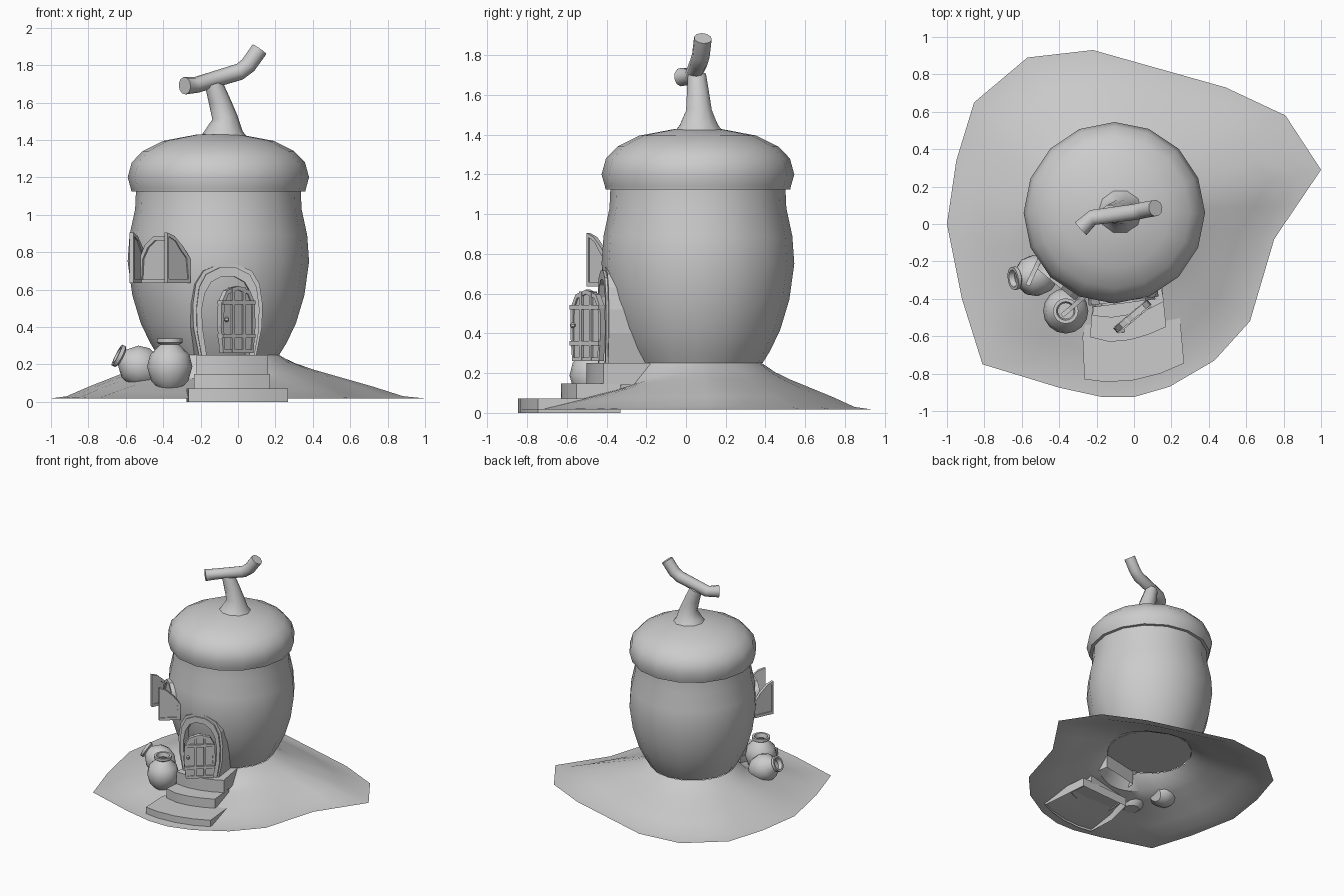
import bpy, bmesh, math
from mathutils import Vector, Matrix

if "Cube" in bpy.data.objects:
    bpy.data.objects.remove(bpy.data.objects["Cube"])

CX, CY = -0.105, 0.06          # axis of the acorn house


def make(name, verts, faces, smooth=40):
    bm = bmesh.new()
    vs = [bm.verts.new(v) for v in verts]
    for f in faces:
        bm.faces.new([vs[i] for i in f])
    bmesh.ops.remove_doubles(bm, verts=bm.verts, dist=1e-5)
    bmesh.ops.recalc_face_normals(bm, faces=bm.faces)
    me = bpy.data.meshes.new(name)
    bm.to_mesh(me)
    bm.free()
    ob = bpy.data.objects.new(name, me)
    bpy.context.collection.objects.link(ob)
    if smooth:
        bpy.ops.object.select_all(action='DESELECT')
        bpy.context.view_layer.objects.active = ob
        ob.select_set(True)
        bpy.ops.object.shade_smooth_by_angle(angle=math.radians(smooth))
    return ob


def loft(name, rings, closed=True, cap0=True, cap1=True, loop=False, smooth=40):
    """Skin equal-length rings; loop joins the last ring to the first."""
    n, m = len(rings[0]), len(rings)
    verts = [v for r in rings for v in r]
    faces = []
    for i in range(m if loop else m - 1):
        a, b = i * n, ((i + 1) % m) * n
        for j in range(n if closed else n - 1):
            k = (j + 1) % n
            faces.append((a + j, a + k, b + k, b + j))
    if cap0 and not loop:
        faces.append(tuple(range(n)))
    if cap1 and not loop:
        faces.append(tuple(range((m - 1) * n, m * n)))
    return make(name, verts, faces, smooth)


def lathe(name, prof, sides, mat, smooth=45):
    rings = [[mat @ Vector((r * math.cos(a), r * math.sin(a), z))
              for a in (2 * math.pi * i / sides for i in range(sides))] for r, z in prof]
    return loft(name, rings, smooth=smooth)


def tube(name, path, sides=10):
    """Path of (x, y, z, radius)."""
    pts = [Vector(p[:3]) for p in path]
    d = (pts[1] - pts[0]).normalized()
    q = Vector((0, 0, 1)).rotation_difference(d)
    rings = []
    for i, p in enumerate(pts):
        nd = (pts[min(i + 1, len(pts) - 1)] - pts[max(i - 1, 0)]).normalized()
        q = d.rotation_difference(nd) @ q
        d = nd
        rings.append([p + q @ Vector((path[i][3] * math.cos(a), path[i][3] * math.sin(a), 0))
                      for a in (2 * math.pi * k / sides for k in range(sides))])
    return loft(name, rings, smooth=50)


def plane_map(origin, u):
    """Upright plane: (along, height, outward) -> world."""
    u = Vector(u).normalized()
    return lambda a, z, v: Vector((origin[0] + a * u.x + v * u.y, origin[1] + a * u.y - v * u.x, z))


def plate(name, pts, P, v0, v1):
    return loft(name, [[P(a, z, v) for a, z in pts] for v in (v0, v1)], smooth=0)


def border(name, outer, inner, P, v0, v1, loop):
    rings = [[P(*o, v0), P(*o, v1), P(*i, v1), P(*i, v0)] for o, i in zip(outer, inner)]
    return loft(name, rings, loop=loop, smooth=0)


def shrink(pts, t):
    c = sum((Vector(p) for p in pts), Vector((0, 0))) / len(pts)
    return [tuple(Vector(p) + (c - Vector(p)).normalized() * t) for p in pts]


def rect(a0, a1, z0, z1):
    return [(a0, z0), (a1, z0), (a1, z1), (a0, z1)]


# hill
outline = [(-1, 0), (-.95, .34), (-.855, .65), (-.57, .89), (-.22, .93), (.49, .73), (.81, .58),
           (1, .29), (.75, -.08), (.62, -.52), (.43, -.73), (.19, -.87), (0, -.925), (-.17, -.925),
           (-.4, -.875), (-.81, -.75), (-.92, -.4)]
dense = []
for p, q in zip(outline, outline[1:] + outline[:1]):
    dense += [p, ((p[0] + q[0]) / 2, (p[1] + q[1]) / 2)]
rings = []
for t, h in [(0, .25), (.12, .205), (.25, .17), (.45, .125), (.65, .08), (.85, .03), (1, .018)]:
    ring = []
    for x, y in dense:
        a = math.atan2(y - CY, x - CX)
        dist = math.hypot(x - CX, y - CY)
        r = .325 + (dist - .325) * t
        front = max(0, -math.sin(a)) ** 2
        z = h * (1 - .45 * front) if 0 < t < 1 else h
        ring.append((CX + r * math.cos(a), CY + r * math.sin(a), max(z, .018)))
    rings.append(ring)
loft("hill", rings, cap0=False, cap1=False)

# acorn body and cap
axis = Matrix.Translation((CX, CY, 0))
lathe("house_body", [(.325, .25), (.365, .315), (.415, .42), (.46, .57), (.485, .75), (.475, .89),
                     (.445, 1.03), (.44, 1.14)], 16, axis)
lathe("acorn_cap", [(.43, 1.125), (.465, 1.125), (.468, 1.14), (.485, 1.2), (.463, 1.28), (.405, 1.34),
                    (.295, 1.395), (.12, 1.428), (.02, 1.435)], 16, axis)

# stem and crossing twig
tube("stem", [(-.075, .065, 1.41, .13), (-.075, .065, 1.45, .10), (-.07, .065, 1.52, .068),
              (-.10, .06, 1.61, .058), (-.13, .055, 1.70, .048)])
tube("twig", [(-.285, -.025, 1.69, .047), (-.22, .035, 1.695, .043), (.01, .065, 1.765, .045),
              (.055, .075, 1.80, .045), (.115, .085, 1.885, .045)])

# steps with curved fronts, open below
steps = [("bottom_step", 0, .072, [(-.275, -.60), (-.265, -.83), (-.15, -.845), (0, -.835), (.14, -.80),
                                   (.268, -.745), (.23, -.33), (-.22, -.36)]),
         ("middle_step", .06, .148, [(-.22, -.40), (-.235, -.605), (-.13, -.63), (-.02, -.62),
                                     (.08, -.59), (.172, -.55), (.15, -.33)]),
         ("top_step", .14, .25, [(-.20, -.25), (-.222, -.49), (-.12, -.50), (-.02, -.485),
                                 (.08, -.455), (.16, -.415), (.12, -.18)])]
for name, z0, z1, pts in steps:
    loft(name, [[(x, y, z) for x, y in pts] for z in (z0, z1)], cap0=False, smooth=30)

# arched door frame
P = plane_map((-.055, -.412), (1, .13))
half_o = [(.155, .25), (.185, .40), (.188, .52), (.172, .63), (.13, .70), (.05, .735)]
half_i = [(.115, .25), (.138, .40), (.14, .50), (.125, .58), (.09, .64), (.035, .67)]
both = lambda h: h + [(-a, z) for a, z in reversed(h)]
border("door_frame", both(half_o), both(half_i), P, -.24, 0, False)
wide = [(a * .9, z - .018) for a, z in half_o]
border("door_frame_lip", both(wide), both(half_i), P, -.2, .012, False)

# door standing ajar, with battens and knob
D = plane_map((-.10, -.57), (.18, .15))
door = [(.015, .26), (.225, .26), (.238, .40), (.235, .53), (.20, .595), (.12, .62), (.04, .595), (.003, .53),
        (0, .40)]
plate("door", door, D, -.012, .008)
border("door_rim", door, shrink(door, .022), D, -.016, .016, True)
for i, z in enumerate((.34, .52)):
    plate(f"door_strap_{i}", rect(.005, .232, z, z + .022), D, -.02, .024)
for i, a in enumerate((.075, .15)):
    plate(f"door_batten_{i}", rect(a, a + .018, .265, .61), D, -.018, .02)
knob = Matrix.Translation(D(.03, .44, .025))
lathe("door_knob", [(.004, -.014), (.013, -.006), (.013, .006), (.004, .014)], 8, knob)

# arched window on the wall
W = plane_map((CX - .64 * .47, CY - .77 * .47), (.77, -.64))
win = both([(.14, .635), (.14, .76), (.10, .84), (.04, .885)])
plate("window_pane", win, W, -.05, .012)
border("window_frame", win, shrink(win, .025), W, -.05, .024, True)

# half-arch shutters swung open
for side, hinge, tip in (("left", (-.50, -.18), (-.57, -.33)), ("right", (-.262, -.385), (-.385, -.49))):
    S = plane_map(hinge, (tip[0] - hinge[0], tip[1] - hinge[1]))
    sh = [(0, .635), (.163, .635), (.163, .905), (.11, .885), (.05, .83), (0, .765)]
    plate(f"shutter_{side}", sh, S, -.005, .005)
    border(f"shutter_rim_{side}", sh, shrink(sh, .026), S, -.012, .012, True)

# jars: one upright, one tipped over
jar = [(.06, -.115), (.1, -.075), (.121, 0), (.105, .065), (.06, .108), (.05, .118), (.068, .128), (.068, .15),
       (.05, .15), (.042, .118), (.085, .06), (.095, 0), (.05, -.085)]
lathe("upright_jar", jar, 16, Matrix.Translation((-.365, -.465, .188)))
tilt = Vector((0, 0, 1)).rotation_difference(Vector((-.88, -.12, .45))).to_matrix().to_4x4()
lathe("tipped_jar", jar, 16, Matrix.Translation((-.525, -.275, .188)) @ tilt @ Matrix.Scale(.92, 4))
